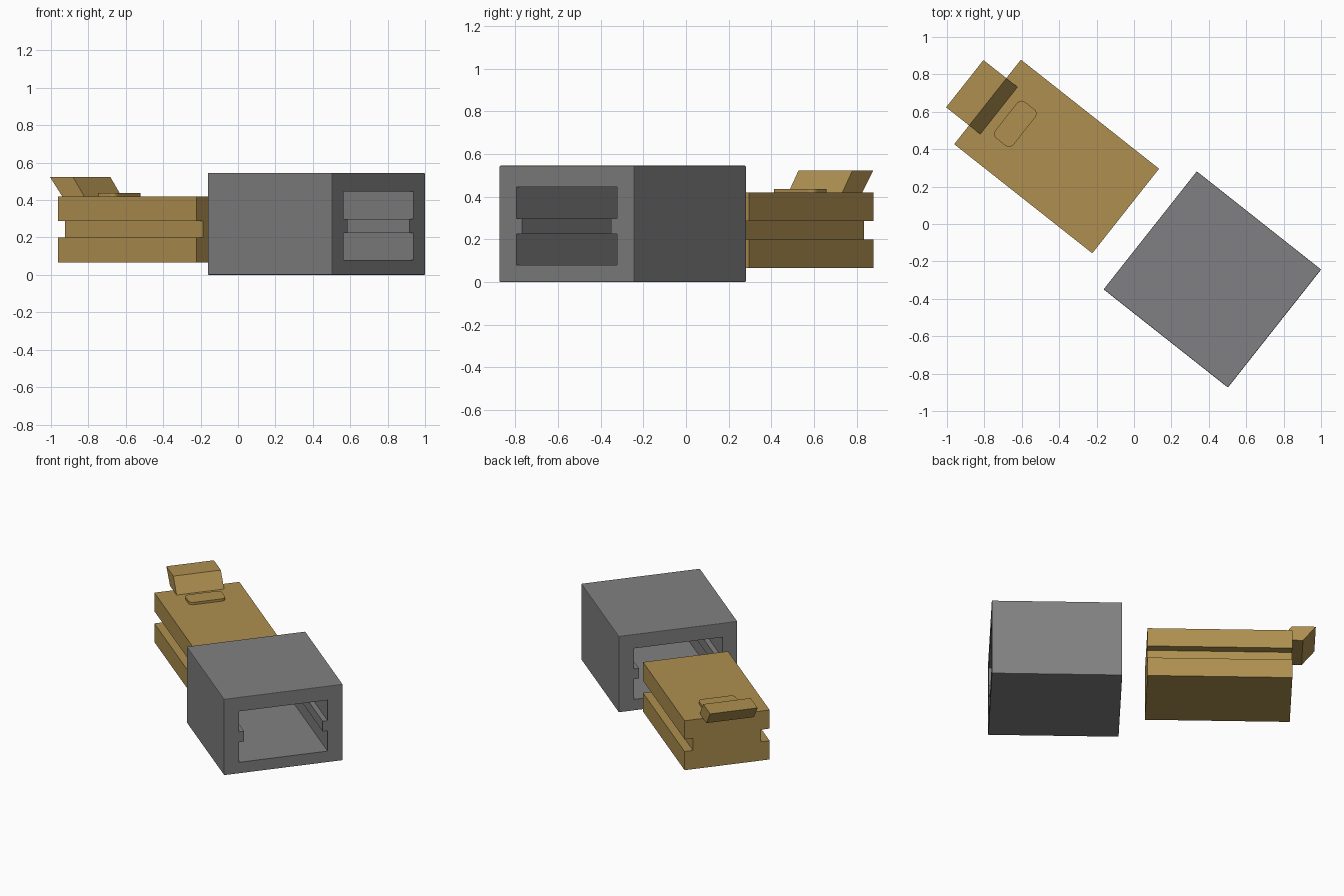
import bpy, bmesh, math
from mathutils import Matrix, Vector

cube = bpy.data.objects.get("Cube")
if cube:
    bpy.data.objects.remove(cube, do_unlink=True)

# Everything is modelled along x, then turned about z
TURN = Matrix.Rotation(math.radians(-38.3), 4, "Z")
MID = 0.027  # shared centre line of sleeve and insert


def material(name, rgb):
    mat = bpy.data.materials.new(name)
    mat.use_nodes = True
    mat.diffuse_color = (*rgb, 1)
    mat.node_tree.nodes["Principled BSDF"].inputs["Base Color"].default_value = (*rgb, 1)
    return mat


grey = material("mid grey", (0.216, 0.216, 0.223))
tan = material("golden tan", (0.42, 0.275, 0.08))


def extrude(name, profile, offset, mat, bevel=0.0):
    """Sweep a closed 3D profile along an offset vector."""
    bm = bmesh.new()
    face = bm.faces.new([bm.verts.new(p) for p in profile])
    made = bmesh.ops.extrude_face_region(bm, geom=[face])["geom"]
    bmesh.ops.translate(bm, vec=Vector(offset),
                        verts=[g for g in made if isinstance(g, bmesh.types.BMVert)])
    bmesh.ops.recalc_face_normals(bm, faces=bm.faces)
    if bevel:
        bmesh.ops.bevel(bm, geom=bm.edges[:], offset=bevel, segments=2,
                        profile=0.5, affect="EDGES")
    mesh = bpy.data.meshes.new(name)
    bm.to_mesh(mesh)
    bm.free()
    mesh.materials.append(mat)
    obj = bpy.data.objects.new(name, mesh)
    obj.matrix_world = TURN
    bpy.context.collection.objects.link(obj)
    return obj


def notched(x, half, low, high, notch_low, notch_high, depth):
    """Rectangle across y and z with a notch in each side."""
    side = [(half, low), (half, notch_low), (half - depth, notch_low),
            (half - depth, notch_high), (half, notch_high), (half, high)]
    outline = side + [(-y, z) for y, z in reversed(side)]
    return [(x, MID + y, z) for y, z in outline]


# Sleeve with a through opening and a rail on each inner wall
block = [(0.089, MID + y, z) for y, z in
         ((-0.402, 0), (0.402, 0), (0.402, 0.545), (-0.402, 0.545))]
sleeve = extrude("sleeve", block, (0.847, 0, 0), grey, bevel=0.004)
cutter = extrude("sleeve_opening_cutter",
                 notched(0.0, 0.30, 0.08, 0.445, 0.225, 0.298, 0.034), (1.1, 0, 0), grey)
cutter.hide_render = True
cut = sleeve.modifiers.new("opening", "BOOLEAN")
cut.operation = "DIFFERENCE"
cut.solver = "EXACT"
cut.object = cutter
bpy.context.view_layer.update()
opened = bpy.data.meshes.new_from_object(
    sleeve.evaluated_get(bpy.context.evaluated_depsgraph_get()))
sleeve.modifiers.clear()
sleeve.data = opened
bpy.data.objects.remove(cutter, do_unlink=True)

# Insert with matching side grooves
extrude("insert_body", notched(-1.019, 0.288, 0.066, 0.42, 0.2, 0.287, 0.057),
        (0.941, 0, 0), tan)

# Leaning latch that overhangs the outer end of the insert
latch = [(x, MID - 0.16, z) for x, z in
         ((-1.092, 0.419), (-0.942, 0.419), (-1.018, 0.522), (-1.175, 0.522))]
extrude("latch", latch, (0, 0.322, 0), tan)

# Rounded thumb pad behind the latch
pad = []
radius = 0.03
for i, (sx, sy) in enumerate(((1, 1), (-1, 1), (-1, -1), (1, -1))):
    for step in range(7):
        a = math.radians(90 * i + 15 * step)
        pad.append((-0.83 + sx * (0.062 - radius) + radius * math.cos(a),
                    MID + sy * (0.124 - radius) + radius * math.sin(a), 0.415))
extrude("thumb_pad", pad, (0, 0, 0.022), tan)
